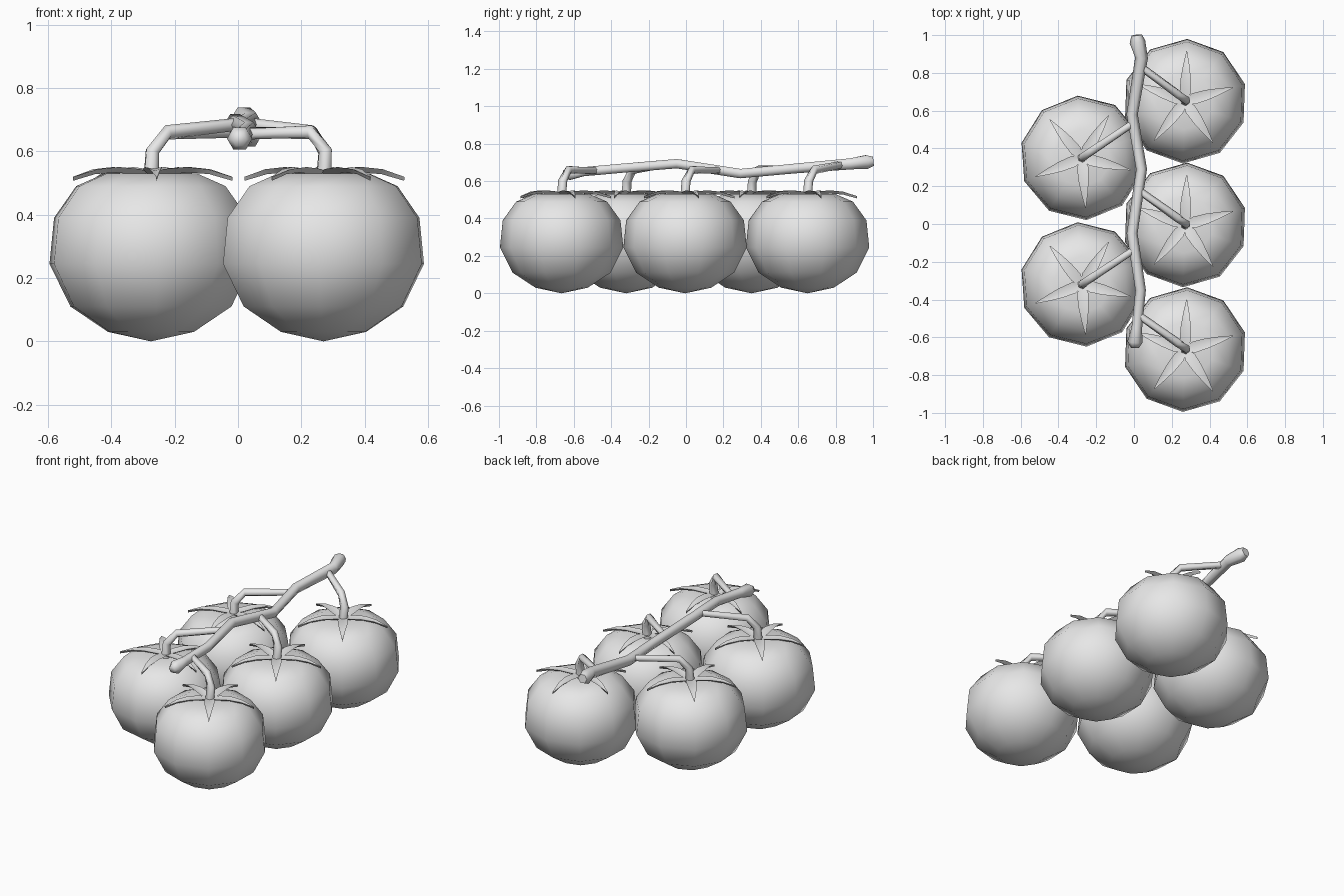
import bpy, bmesh, math
from mathutils import Vector, Matrix

cube = bpy.data.objects.get("Cube")
if cube:
    bpy.data.objects.remove(cube, do_unlink=True)

GREY = (0.8, 0.8, 0.8, 1)
grey = bpy.data.materials.new("plain_grey")
grey.use_nodes = True
grey.diffuse_color = GREY
grey.node_tree.nodes["Principled BSDF"].inputs["Base Color"].default_value = GREY


def finish(name, bm, angle):
    bmesh.ops.recalc_face_normals(bm, faces=bm.faces)
    mesh = bpy.data.meshes.new(name)
    bm.to_mesh(mesh)
    bm.free()
    mesh.materials.append(grey)
    obj = bpy.data.objects.new(name, mesh)
    bpy.context.collection.objects.link(obj)
    bpy.ops.object.select_all(action="DESELECT")
    obj.select_set(True)
    bpy.context.view_layer.objects.active = obj
    bpy.ops.object.shade_smooth_by_angle(angle=math.radians(angle))
    return obj


def skin(bm, rings):
    """Bridge closed rings of equal length."""
    for a, b in zip(rings, rings[1:]):
        n = len(a)
        for i in range(n):
            bm.faces.new((a[i], a[(i + 1) % n], b[(i + 1) % n], b[i]))


def tube(name, points, sides=6):
    """Bent tube through (x, y, z, radius) points."""
    bm = bmesh.new()
    pos = [Vector(p[:3]) for p in points]
    rings = []
    for i, p in enumerate(points):
        before, after = pos[max(i - 1, 0)], pos[min(i + 1, len(pos) - 1)]
        along = (after - before).normalized()
        side = along.cross(Vector((0.6, -0.8, 0.1))).normalized()
        if abs(along.y) > 0.8:
            side = along.cross(Vector((0, 0, 1))).normalized()
        up = side.cross(along)
        ring = []
        for k in range(sides):
            a = math.tau * k / sides
            ring.append(bm.verts.new(pos[i] + p[3] * (side * math.cos(a) + up * math.sin(a))))
        rings.append(ring)
    skin(bm, rings)
    bm.faces.new(rings[0])
    bm.faces.new(rings[-1])
    return finish(name, bm, 65)


def fruit(name, x, y, turn):
    """Ten-sided lathe with a dimpled top."""
    profile = [(0.14, 0.03), (0.262, 0.11), (0.33, 0.245), (0.315, 0.39),
               (0.243, 0.49), (0.15, 0.53)]
    bm = bmesh.new()
    rings = []
    for r, z in profile:
        rings.append([bm.verts.new((r * math.cos(turn + math.tau * k / 10),
                                    r * math.sin(turn + math.tau * k / 10), z))
                      for k in range(10)])
    skin(bm, rings)
    for ring, z in ((rings[0], 0.0), (rings[-1], 0.51)):
        pole = bm.verts.new((0, 0, z))
        for k in range(10):
            bm.faces.new((ring[k], ring[(k + 1) % 10], pole))
    finish(name, bm, 60).location = (x, y, 0)


def calyx(name, x, y, turn):
    """Five narrow folded sepals drooping at the tips."""
    stations = [(0.0, 0.012, 0.53), (0.05, 0.03, 0.538), (0.12, 0.027, 0.545),
                (0.19, 0.017, 0.54), (0.265, 0.002, 0.519)]
    bm = bmesh.new()
    for k in range(5):
        rot = Matrix.Rotation(turn + math.tau * k / 5, 3, "Z")
        rows = []
        for r, w, z in stations:
            edge = z + w * 0.2
            section = [(r, -w, edge), (r, 0, z), (r, w, edge), (r, 0, z - 0.012)]
            rows.append([bm.verts.new(rot @ Vector(c)) for c in section])
        skin(bm, rows)
        bm.faces.new(rows[0])
        bm.faces.new(rows[-1])
    finish(name, bm, 40).location = (x, y, 0)


# Main vine, thicker at both cut ends
vine = [(0.005, -0.655, 0.637, 0.022), (0.005, -0.625, 0.64, 0.04),
        (0.015, -0.55, 0.65, 0.028), (0.035, -0.35, 0.668, 0.028),
        (-0.01, -0.05, 0.693, 0.029), (0.04, 0.29, 0.64, 0.029),
        (-0.01, 0.58, 0.667, 0.03), (0.04, 0.88, 0.692, 0.034),
        (0.018, 0.965, 0.702, 0.042), (0.014, 1.0, 0.706, 0.028)]
tube("main_vine", vine)


def vine_at(y):
    for a, b in zip(vine, vine[1:]):
        if a[1] <= y <= b[1]:
            return Vector(a[:3]).lerp(Vector(b[:3]), (y - a[1]) / (b[1] - a[1]))


# Fruits alternate on each side, each hung from a bent branch
layout = [("left_front", 0.27, -0.665), ("left_middle", 0.27, -0.005),
          ("left_back", 0.27, 0.65), ("right_front", -0.275, -0.32),
          ("right_back", -0.275, 0.35)]
for label, x, y in layout:
    turn = math.radians(88 if x > 0 else 274)
    fruit("tomato_" + label, x, y, turn)
    calyx("calyx_" + label, x, y, turn)
    joint = vine_at(y + 0.185)
    base = Vector((x + 0.005, y + 0.005, 0.6))
    bend = Vector((base.x, base.y, 0.66)).lerp(joint, 0.17)
    bend.z = 0.66
    tube("branch_" + label, [(x, y, 0.51, 0.026), (*base, 0.024),
                             (*bend, 0.023), (*joint, 0.02)])
